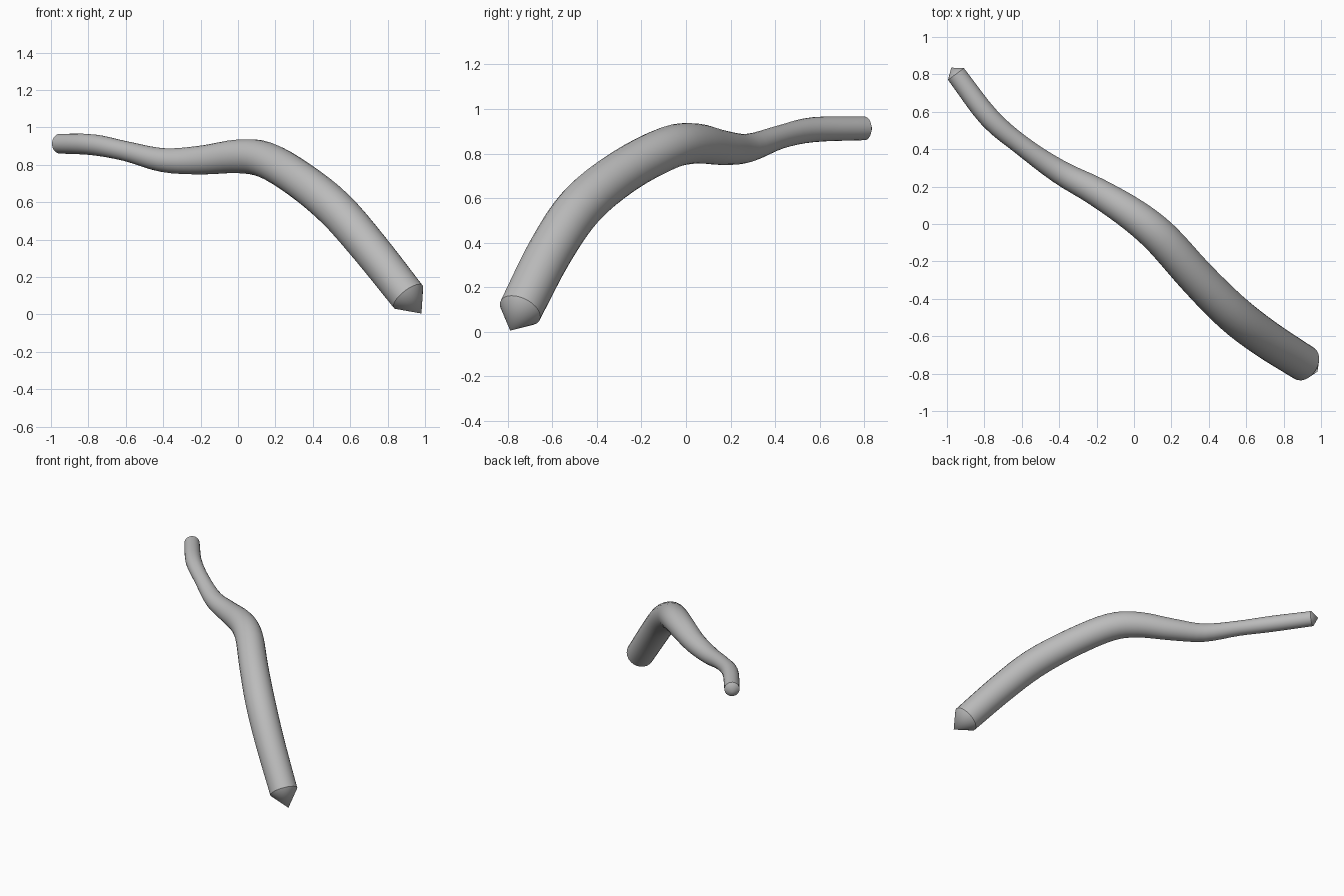
import bpy, bmesh, math
from mathutils import Vector

cube = bpy.data.objects.get("Cube")
if cube:
    bpy.data.objects.remove(cube, do_unlink=True)

SIDES, STEPS = 24, 4

# Centreline of the branch: x, y, z, radius, from thick end to thin end
PATH = [
    (0.91, -0.745, 0.095, 0.098), (0.70, -0.61, 0.36, 0.102),
    (0.52, -0.47, 0.565, 0.104), (0.33, -0.28, 0.72, 0.10),
    (0.15, -0.08, 0.825, 0.097), (0.0, 0.045, 0.845, 0.09),
    (-0.2, 0.172, 0.825, 0.077), (-0.4, 0.28, 0.825, 0.064),
    (-0.6, 0.42, 0.873, 0.053), (-0.775, 0.57, 0.907, 0.056),
    (-0.952, 0.802, 0.913, 0.053),
]


def smooth_path(points):
    """Catmull-Rom samples through the path, radius included."""
    p = [Vector(v) for v in points]
    p = [2 * p[0] - p[1]] + p + [2 * p[-1] - p[-2]]
    out = []
    for a, b, c, d in zip(p, p[1:], p[2:], p[3:]):
        for i in range(STEPS):
            t = i / STEPS
            out.append(0.5 * (2 * b + (c - a) * t + (2 * a - 5 * b + 4 * c - d) * t ** 2
                              + (3 * b - a - 3 * c + d) * t ** 3))
    return out + [p[-2]]


def make_branch(name, material):
    samples = smooth_path(PATH)
    centres = [s.to_3d() for s in samples]
    last = len(centres) - 1
    dirs = [(centres[min(i + 1, last)] - centres[max(i - 1, 0)]).normalized()
            for i in range(last + 1)]
    bm = bmesh.new()
    # Rings carried along the path without twist
    rings, side = [], Vector((0, 0, 1))
    for centre, axis, s in zip(centres, dirs, samples):
        side = (side - axis * side.dot(axis)).normalized()
        other = axis.cross(side)
        rings.append([bm.verts.new(centre + s[3] * (side * math.cos(a) + other * math.sin(a)))
                      for a in (math.tau * k / SIDES for k in range(SIDES))])
    for r, q in zip(rings, rings[1:]):
        for k in range(SIDES):
            n = (k + 1) % SIDES
            bm.faces.new((r[k], r[n], q[n], q[k]))
    # Pointed caps: long at the thick end, short at the thin end
    for ring, centre, offset in ((rings[0], centres[0], dirs[0] * -0.123),
                                 (rings[-1], centres[-1], dirs[-1] * 0.042)):
        tip = bm.verts.new(centre + offset)
        for k in range(SIDES):
            bm.faces.new((ring[k], ring[(k + 1) % SIDES], tip))
    bmesh.ops.recalc_face_normals(bm, faces=bm.faces)
    mesh = bpy.data.meshes.new(name)
    bm.to_mesh(mesh)
    bm.free()
    mesh.materials.append(material)
    obj = bpy.data.objects.new(name, mesh)
    bpy.context.collection.objects.link(obj)
    bpy.ops.object.select_all(action='DESELECT')
    obj.select_set(True)
    bpy.context.view_layer.objects.active = obj
    bpy.ops.object.shade_smooth_by_angle(angle=math.radians(35))
    return obj


grey = bpy.data.materials.new("plain_grey")
grey.use_nodes = True
colour = (0.5, 0.5, 0.5, 1)
grey.diffuse_color = colour
grey.node_tree.nodes["Principled BSDF"].inputs["Base Color"].default_value = colour

make_branch("branch", grey)
